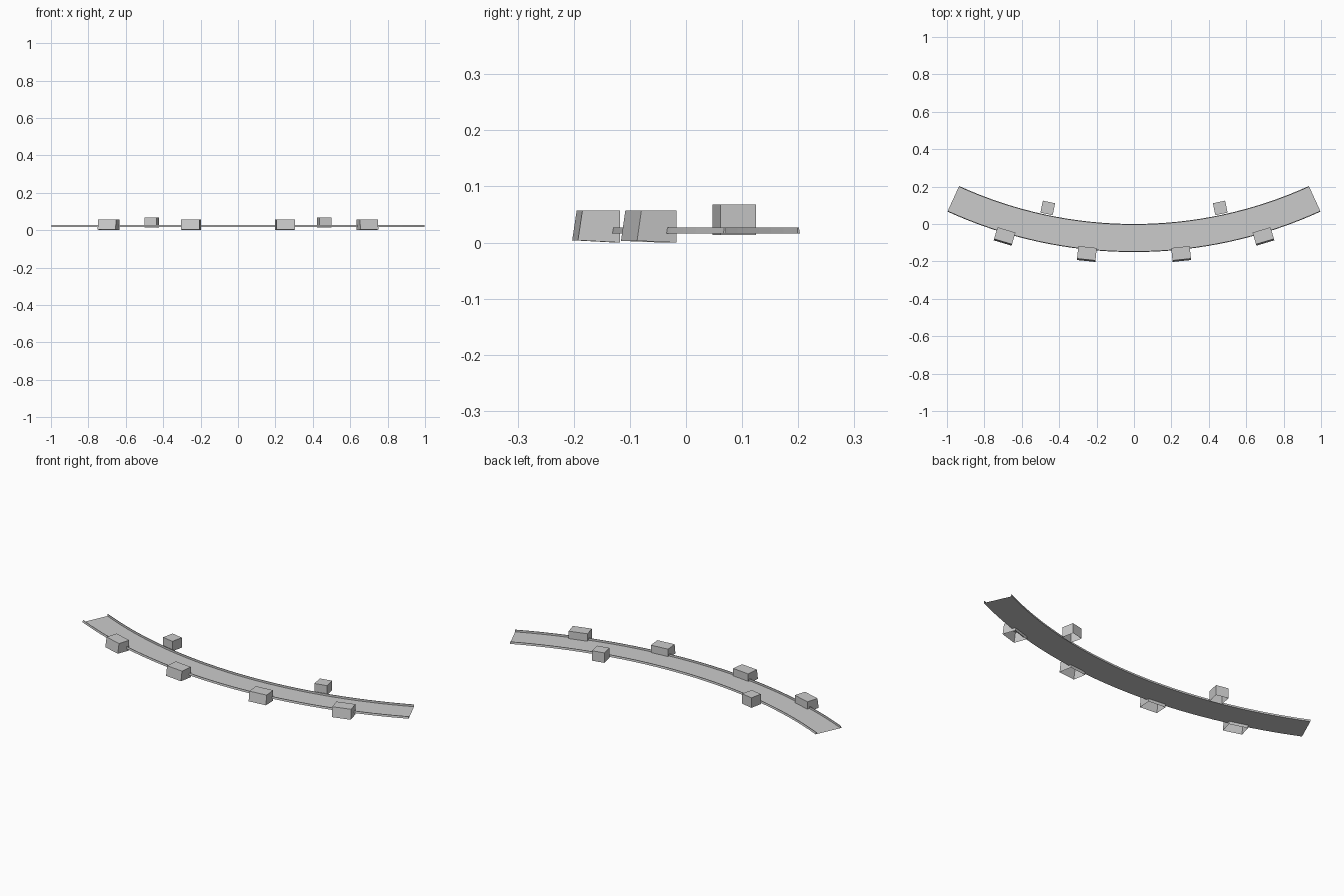
import bpy, bmesh
from math import sin, cos, radians

if "Cube" in bpy.data.objects:
    bpy.data.objects.remove(bpy.data.objects["Cube"])

R_IN, R_OUT = 2.255, 2.405      # inner and outer edge radii of the curved strip
CY = 2.255                      # arc centre lies on y = CY
HALF = radians(24.5)
SEGS = 32


def polar(r, a, z, t=0.0):
    """Point at radius r, angle a from -y, with tangential offset t."""
    return (r * sin(a) + t * cos(a), CY - r * cos(a) + t * sin(a), z)


def make_object(name, bm):
    bmesh.ops.recalc_face_normals(bm, faces=bm.faces)
    me = bpy.data.meshes.new(name)
    bm.to_mesh(me)
    bm.free()
    ob = bpy.data.objects.new(name, me)
    bpy.context.collection.objects.link(ob)
    return ob


def sweep(name, profile, closed):
    """Sweep an (r, z) profile along the arc."""
    bm = bmesh.new()
    rings = []
    for i in range(SEGS + 1):
        a = -HALF + 2 * HALF * i / SEGS
        rings.append([bm.verts.new(polar(r, a, z)) for r, z in profile])
    n = len(profile)
    for p, q in zip(rings, rings[1:]):
        for j in range(n if closed else n - 1):
            k = (j + 1) % n
            bm.faces.new((p[j], p[k], q[k], q[j]))
    if closed:
        bm.faces.new(rings[0])
        bm.faces.new(rings[-1])
    return make_object(name, bm)


def block(name, deg, width, back, front, top):
    """Open-bottomed block; back/front give (r at base, r at top, base z)."""
    a, h = radians(deg), width / 2
    bm = bmesh.new()
    low, high = [], []
    for s, (rb, rt, z) in ((-h, back), (h, back), (h, front), (-h, front)):
        low.append(bm.verts.new(polar(rb, a, z, s)))
        high.append(bm.verts.new(polar(rt, a, top, s)))
    for i in range(4):
        j = (i + 1) % 4
        bm.faces.new((low[i], low[j], high[j], high[i]))
    bm.faces.new(high)
    return make_object(name, bm)


# curved floor and the two raised rims
sweep("curved_floor", [(R_OUT, 0.016), (R_IN, 0.016)], False)
for name, r, d in (("outer_rim", R_OUT, -1), ("inner_rim", R_IN, 1)):
    sweep(name, [(r, 0.016), (r + d * 0.002, 0.027),
                 (r + d * 0.005, 0.027), (r + d * 0.005, 0.016)], True)

# blocks along both sides, mirrored left and right
for side, s in (("left", -1), ("right", 1)):
    block(side + "_front_inner_block", s * 5.96, 0.099,
          (2.391, 2.391, 0.0), (2.466, 2.458, 0.004), 0.057)
    block(side + "_front_outer_block", s * 16.6, 0.1,
          (2.386, 2.386, 0.0), (2.459, 2.451, 0.003), 0.057)
    block(side + "_back_block", s * 12.0, 0.067,
          (2.185, 2.185, 0.013), (2.25, 2.25, 0.013), 0.068)
